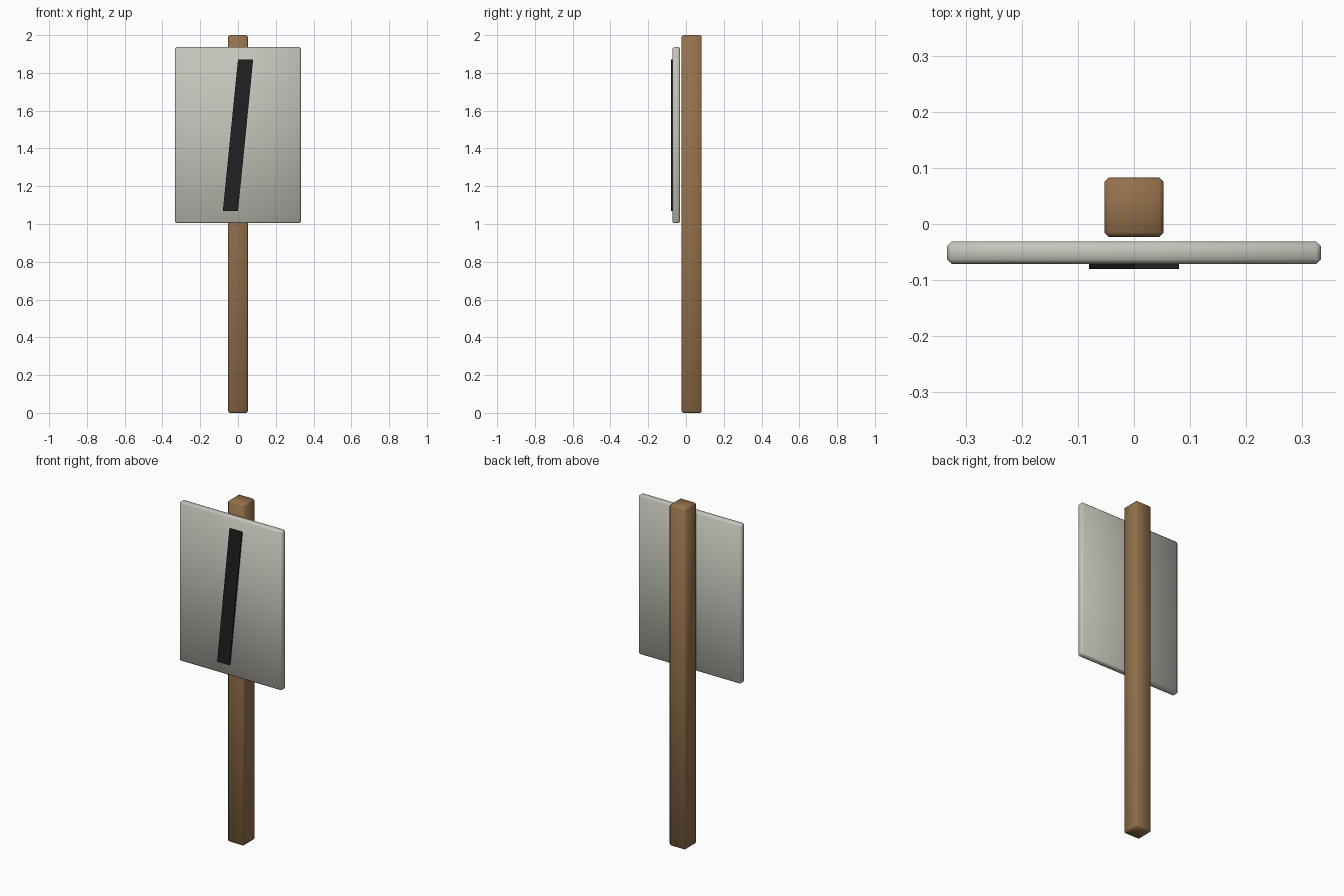
import bpy
import bmesh

cube = bpy.data.objects.get("Cube")
if cube:
    bpy.data.objects.remove(cube, do_unlink=True)


def material(name, color):
    mat = bpy.data.materials.new(name)
    mat.use_nodes = True
    mat.diffuse_color = (*color, 1)
    bsdf = next(n for n in mat.node_tree.nodes if n.type == 'BSDF_PRINCIPLED')
    bsdf.inputs["Base Color"].default_value = (*color, 1)
    bsdf.inputs["Roughness"].default_value = 0.8
    return mat


def block(name, low, high, mat, bevel=0, lean=0):
    """Box between two corners; lean shears its top and bottom sideways in x."""
    bm = bmesh.new()
    bmesh.ops.create_cube(bm, size=1)
    for v in bm.verts:
        side = v.co.z
        for i in range(3):
            v.co[i] = low[i] + (v.co[i] + 0.5) * (high[i] - low[i])
        v.co.x += side * lean
    mesh = bpy.data.meshes.new(name)
    bm.to_mesh(mesh)
    bm.free()
    mesh.materials.append(mat)
    obj = bpy.data.objects.new(name, mesh)
    bpy.context.collection.objects.link(obj)
    if bevel:
        # Softly shaded chamfered edges
        mesh.shade_smooth()
        mod = obj.modifiers.new("edge_chamfer", 'BEVEL')
        mod.width = bevel
        mod.segments = 1
        mod.limit_method = 'NONE'
    return obj


wood = material("brown wood", (0.30, 0.165, 0.07))
paint = material("pale grey paint", (0.56, 0.56, 0.50))
black = material("black paint", (0.015, 0.015, 0.015))

# Upright post
block("post", (-0.053, -0.023, 0), (0.053, 0.083, 2), wood, bevel=0.008)

# Board held just in front of the post
block("sign_board", (-0.333, -0.071, 1.004), (0.333, -0.031, 1.937), paint, bevel=0.008)

# Slanted stripe on the board's front
block("slanted_stripe", (-0.04, -0.08, 1.07), (0.04, -0.071, 1.87), black, lean=0.08)
